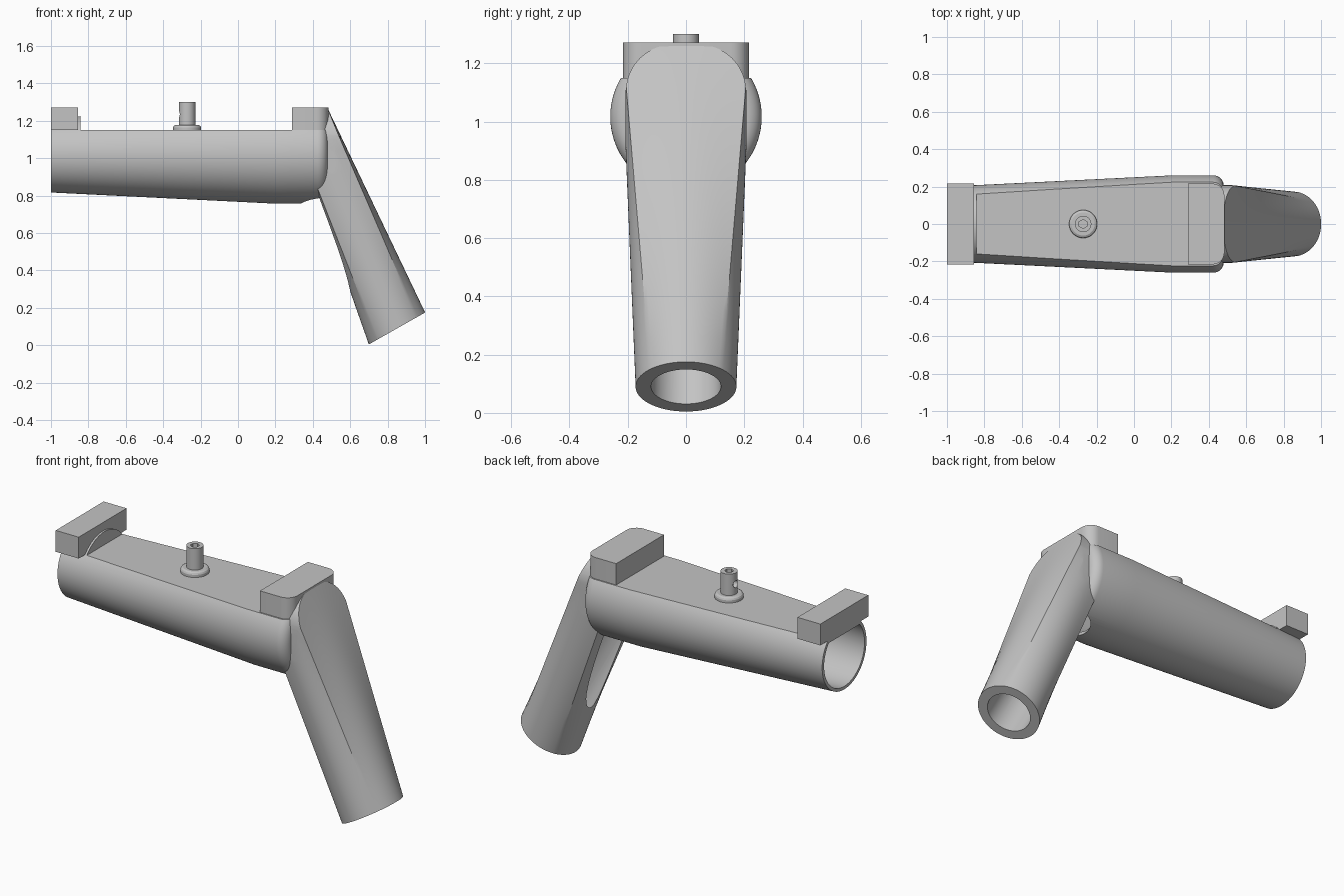
import bpy, bmesh, math
from mathutils import Vector, Matrix

if "Cube" in bpy.data.objects:
    bpy.data.objects.remove(bpy.data.objects["Cube"])

grey = bpy.data.materials.new("light grey")
grey.use_nodes = True
grey.diffuse_color = (0.55, 0.55, 0.55, 1)
grey.node_tree.nodes["Principled BSDF"].inputs["Base Color"].default_value = (0.55, 0.55, 0.55, 1)


def make(name, bm):
    bmesh.ops.recalc_face_normals(bm, faces=bm.faces)
    mesh = bpy.data.meshes.new(name)
    bm.to_mesh(mesh)
    bm.free()
    mesh.materials.append(grey)
    obj = bpy.data.objects.new(name, mesh)
    bpy.context.collection.objects.link(obj)
    return obj


def loft(name, rings):
    """Skin a list of equal-length point rings and cap both ends."""
    bm = bmesh.new()
    rows = [[bm.verts.new(p) for p in ring] for ring in rings]
    n = len(rows[0])
    for a, b in zip(rows, rows[1:]):
        for i in range(n):
            j = (i + 1) % n
            bm.faces.new((a[i], a[j], b[j], b[i]))
    bm.faces.new(rows[0])
    bm.faces.new(rows[-1])
    return make(name, bm)


def lathe(name, profile, origin, axis, n=64):
    """Turn (distance, radius) pairs about an axis."""
    rot = Vector(axis).to_track_quat('Z', 'Y')
    turn = [2 * math.pi * (i + 0.5) / n for i in range(n)]
    return loft(name, [[Vector(origin) + rot @ Vector((r * math.cos(a), r * math.sin(a), d))
                        for a in turn] for d, r in profile])


def box(name, lo, hi):
    bm = bmesh.new()
    bmesh.ops.create_cube(bm, size=1)
    lo, hi = Vector(lo), Vector(hi)
    bmesh.ops.transform(bm, verts=bm.verts,
                        matrix=Matrix.Translation((lo + hi) / 2) @ Matrix.Diagonal((*(hi - lo), 1)))
    return make(name, bm)


def cut(obj, cutter, operation='DIFFERENCE', keep=False):
    mod = obj.modifiers.new("cut", 'BOOLEAN')
    mod.object, mod.operation, mod.solver = cutter, operation, 'EXACT'
    bpy.context.view_layer.objects.active = obj
    bpy.ops.object.modifier_apply(modifier=mod.name)
    if not keep:
        bpy.data.objects.remove(cutter)


def smooth(obj, angle=25):
    bpy.ops.object.select_all(action='DESELECT')
    obj.select_set(True)
    bpy.context.view_layer.objects.active = obj
    bpy.ops.object.shade_smooth_by_angle(angle=math.radians(angle))


AXIS_Z, FLAT_Z = 1.017, 1.15
X, Z = (1, 0, 0), (0, 0, 1)

# Tapered barrel with a rounded closed end and a flat top
fillet = [(0.425 + 0.055 * math.sin(t), 0.205 + 0.055 * math.cos(t))
          for t in [math.pi / 2 * i / 8 for i in range(9)]]
barrel = lathe("barrel", [(-1, 0.2), (0.2, 0.26)] + fillet, (0, 0, AXIS_Z), X, 96)
cut(barrel, box("top_cutter", (-0.843, -1, FLAT_Z), (1, 1, 2)))

# Hollow inside of the barrel, open at one end
hollow = lathe("hollow", [(-1.1, 0.178), (0.2, 0.235), (0.38, 0.235)], (0, 0, AXIS_Z), X, 96)
cut(hollow, box("hollow_cutter", (-2, -1, FLAT_Z - 0.015), (1, 1, 2)))
cut(barrel, hollow)

# Slanted handle: round foot blending into a square upper end
foot = Vector((0.85, 0, 0.09))
out = Vector((0.87, 0, 0.493))
up = Vector((-0.493, 0, 0.87))
side = Vector((0, 1, 0))
head, half_x, half_y = Vector((0.34, 0, 1.33)), Vector((0.1, 0, 0.02)), 0.225
N, ROWS = 96, 12
rings = []
for k in range(ROWS + 1):
    ring = []
    for i in range(N):
        a = 2 * math.pi * i / N
        c, s = math.cos(a), math.sin(a)
        m = max(abs(c), abs(s))
        low = foot + 0.173 * (out * c + side * s)
        high = head + half_x * (c / m) + side * (half_y * s / m)
        ring.append(low.lerp(high, k / ROWS))
    rings.append(ring)
handle = loft("handle", rings)

# Arched outline trims the top of the handle
arch = [(0.208, -0.1)]
for i in range(33):
    a = math.pi * i / 32
    c, s = math.cos(a), math.sin(a)
    arch.append((math.copysign(abs(c) ** 0.85, c) * 0.208, 1.08 + 0.19 * max(s, 0) ** 0.85))
arch.append((-0.208, -0.1))
cut(handle, loft("arch", [[(x, y, z) for y, z in arch] for x in (0.4, 1.5)]), 'INTERSECT')

# Bore runs up the handle and breaks into the barrel
bore = lathe("bore", [(-0.2, 0.12), (1.0, 0.12)], foot, up)
cut(handle, bore, keep=True)
cut(barrel, bore)

# Cross blocks on top of the barrel
end_block = box("end_block", (-1, -0.216, FLAT_Z), (-0.855, 0.216, 1.272))
plan = [(0.29, 0.216), (0.29, -0.216)]
for sign, start in ((-1, -90), (1, 0)):
    for i in range(9):
        a = math.radians(start + 90 * i / 8)
        plan.append((0.42 + 0.063 * math.cos(a), sign * 0.153 + 0.063 * math.sin(a)))
joint_block = loft("joint_block", [[(x, y, z) for x, y in plan] for z in (FLAT_Z - 0.02, 1.272)])

# Pin with a flange, a top socket and a side hole
pin_at = (-0.272, 0, 0)
flange = lathe("pin_flange", [(FLAT_Z - 0.005, 0.075), (1.165, 0.075), (1.173, 0.071), (1.178, 0.062)],
               pin_at, Z, 48)
pin = lathe("pin", [(FLAT_Z, 0.044), (1.3, 0.044)], pin_at, Z, 48)
cut(pin, lathe("socket", [(1.2, 0.024), (1.4, 0.024)], pin_at, Z, 6))
cut(pin, lathe("side_hole", [(-0.1, 0.02), (0, 0.02)], (-0.272, 0, 1.235), X, 24))

for part in (barrel, handle, joint_block, flange, pin):
    smooth(part)
